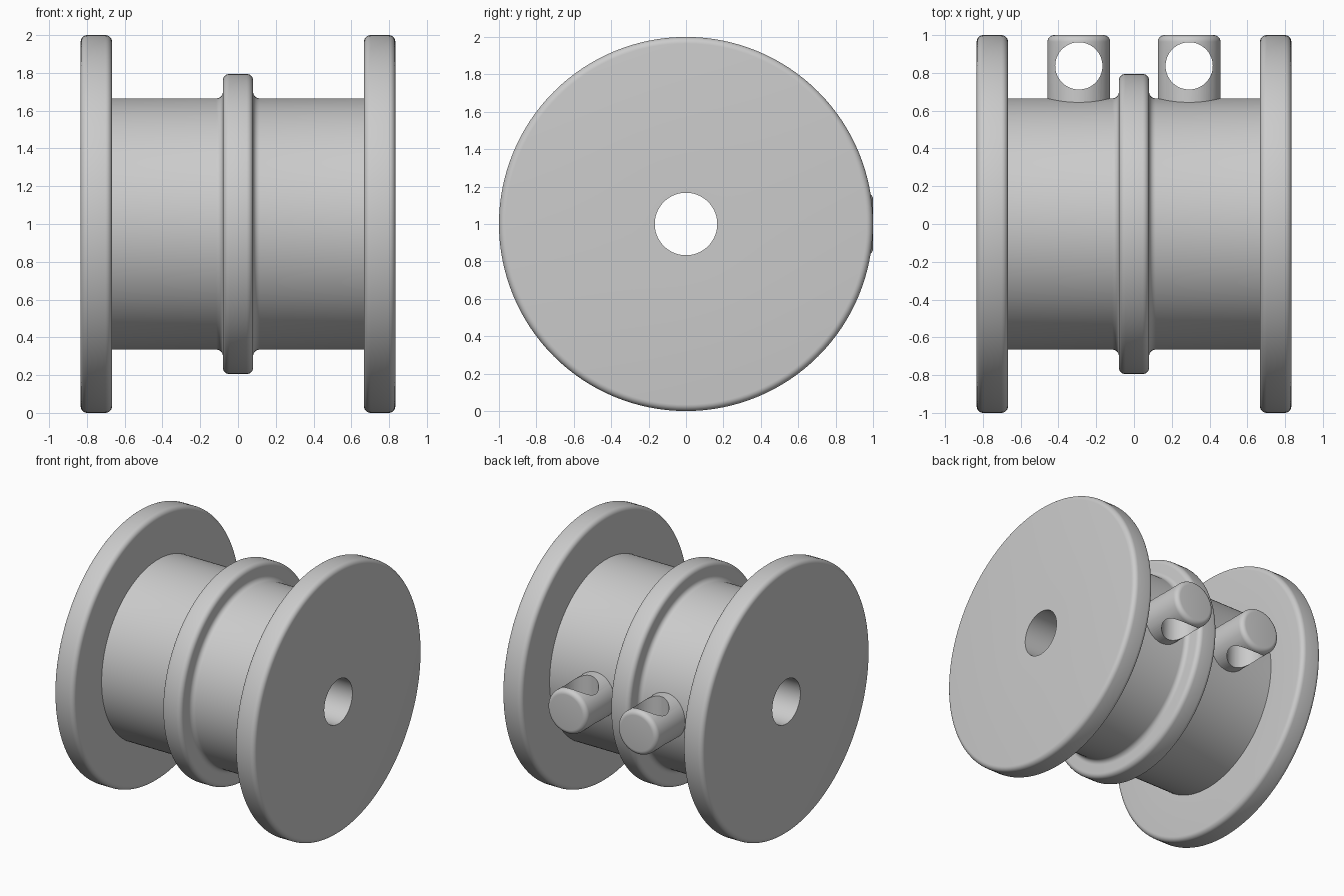
import bpy, bmesh, math
from mathutils import Matrix, Vector

if "Cube" in bpy.data.objects:
    bpy.data.objects.remove(bpy.data.objects["Cube"], do_unlink=True)

grey = bpy.data.materials.new("plain grey")
grey.use_nodes = True
grey.diffuse_color = (0.6, 0.6, 0.6, 1)
grey.node_tree.nodes["Principled BSDF"].inputs["Base Color"].default_value = grey.diffuse_color

CENTRE_Z = 1.0


def corner(cx, cr, radius, start, end, steps=6):
    """Arc of (axial, radial) points, angles in degrees."""
    angles = [math.radians(start + (end - start) * i / steps) for i in range(steps + 1)]
    return [(cx + radius * math.cos(a), cr + radius * math.sin(a)) for a in angles]


def lathe(name, profile, turn, place, closed, steps):
    """Spin an (axial, radial) profile round local x, then orient and place it."""
    bm = bmesh.new()
    verts = [bm.verts.new((a, 0, r)) for a, r in profile]
    pairs = list(zip(verts, verts[1:]))
    if closed:
        pairs.append((verts[-1], verts[0]))
    edges = [bm.edges.new(p) for p in pairs]
    bmesh.ops.spin(bm, geom=verts + edges, cent=(0, 0, 0), axis=(1, 0, 0),
                   angle=math.tau, steps=steps)
    bmesh.ops.remove_doubles(bm, verts=bm.verts, dist=1e-5)
    if not closed:
        bmesh.ops.holes_fill(bm, edges=[e for e in bm.edges if e.is_boundary], sides=0)
    bmesh.ops.recalc_face_normals(bm, faces=bm.faces)
    bm.transform(Matrix.Translation(place) @ turn)
    mesh = bpy.data.meshes.new(name)
    bm.to_mesh(mesh)
    bm.free()
    mesh.materials.append(grey)
    obj = bpy.data.objects.new(name, mesh)
    bpy.context.collection.objects.link(obj)
    return obj


def select(obj):
    bpy.ops.object.select_all(action='DESELECT')
    obj.select_set(True)
    bpy.context.view_layer.objects.active = obj


def smooth(obj):
    select(obj)
    bpy.ops.object.shade_smooth_by_angle(angle=math.radians(30))


# Spool: bore, end flanges, drum and filleted centre ridge in one profile
BORE, DRUM, RIDGE, FLANGE = 0.167, 0.665, 0.795, 1.0
R = 0.035
half = (corner(0.08 - R, RIDGE - R, R, 90, 0)
        + corner(0.08 + R, DRUM + R, R, 180, 270)
        + [(0.667, DRUM)]
        + corner(0.667 + R, FLANGE - R, R, 180, 90)
        + corner(0.833 - R, FLANGE - R, R, 90, 0)
        + [(0.833, BORE)])
profile = half + [(-a, r) for a, r in reversed(half)]
spool = lathe("spool", profile, Matrix.Identity(4), Vector((0, 0, CENTRE_Z)), True, 128)
smooth(spool)

# Two pegs at the back, each pierced by a vertical hole
along_y = Matrix.Rotation(math.pi / 2, 4, 'Z')
along_z = Matrix.Rotation(-math.pi / 2, 4, 'Y')
PEG, HOLE = 0.166, 0.125
for side, x in (("right", -0.292), ("left", 0.292)):
    peg_profile = [(0.5, PEG)] + corner(1.0 - R, PEG - R, R, 90, 0)
    peg = lathe(side + "_peg", peg_profile, along_y, Vector((x, 0, CENTRE_Z)), False, 64)
    cutter = lathe("hole_cutter", [(-0.4, HOLE), (0.4, HOLE)], along_z,
                   Vector((x, 0.837, CENTRE_Z)), False, 64)
    cutter.hide_render = True
    cut = peg.modifiers.new("hole", 'BOOLEAN')
    cut.operation = 'DIFFERENCE'
    cut.solver = 'EXACT'
    cut.object = cutter
    select(peg)
    bpy.ops.object.modifier_apply(modifier=cut.name)
    bpy.data.objects.remove(cutter, do_unlink=True)
    smooth(peg)
